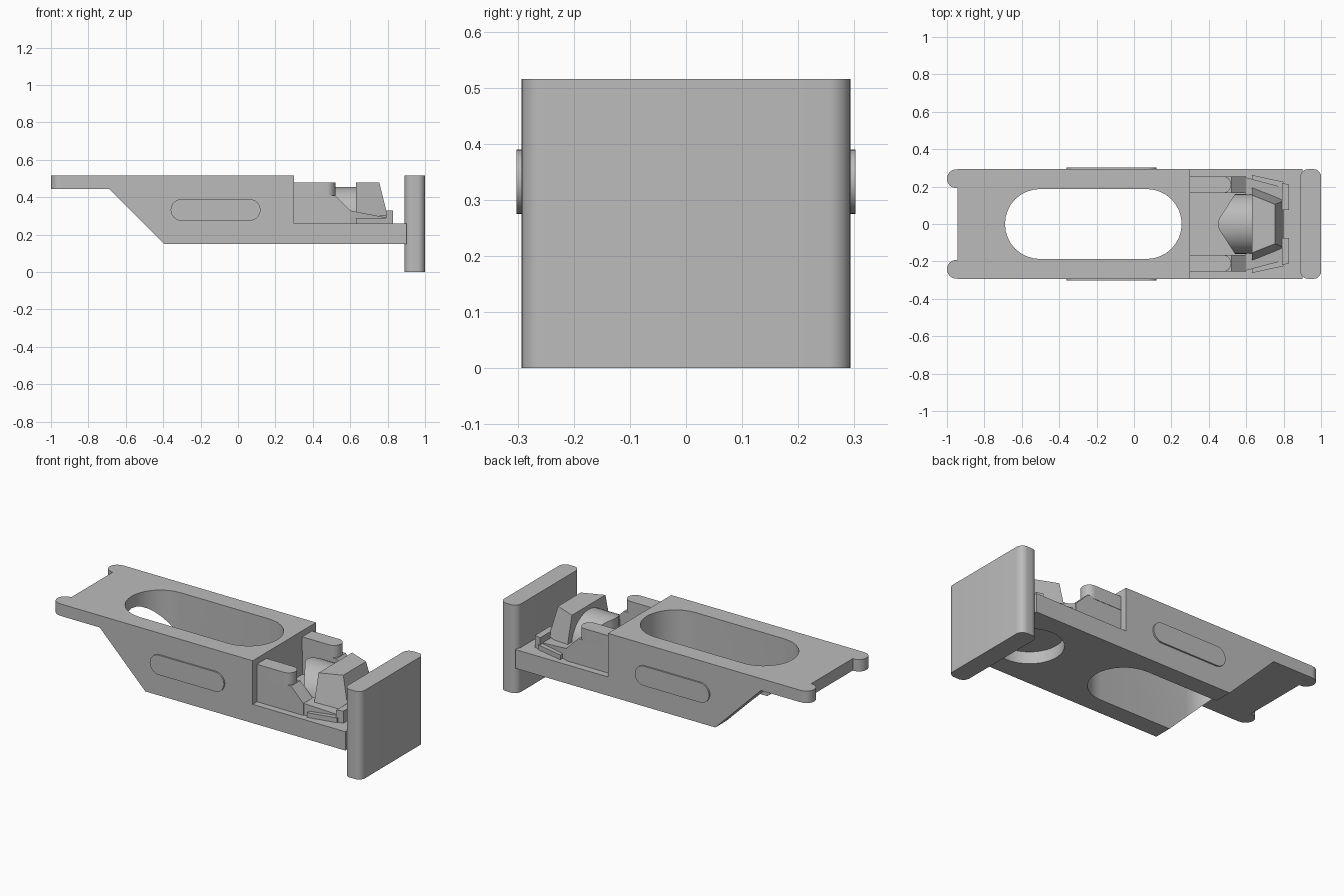
import bpy
import bmesh
import math

cube = bpy.data.objects.get("Cube")
if cube:
    bpy.data.objects.remove(cube, do_unlink=True)

grey = bpy.data.materials.new("plain_grey")
grey.use_nodes = True
colour = (0.5, 0.5, 0.5, 1)
grey.diffuse_color = colour
shader = next(n for n in grey.node_tree.nodes if n.type == 'BSDF_PRINCIPLED')
shader.inputs["Base Color"].default_value = colour


def finish(name, bm):
    bmesh.ops.recalc_face_normals(bm, faces=bm.faces)
    mesh = bpy.data.meshes.new(name)
    bm.to_mesh(mesh)
    bm.free()
    mesh.materials.append(grey)
    obj = bpy.data.objects.new(name, mesh)
    bpy.context.collection.objects.link(obj)
    return obj


def prism(name, points, axis, lo, hi):
    """Extrude a 2D outline along an axis; outlines are xz, yz or xy."""
    place = {'x': lambda a, b, h: (h, a, b),
             'y': lambda a, b, h: (a, h, b),
             'z': lambda a, b, h: (a, b, h)}[axis]
    bm = bmesh.new()
    bottom = [bm.verts.new(place(a, b, lo)) for a, b in points]
    top = [bm.verts.new(place(a, b, hi)) for a, b in points]
    bm.faces.new(bottom)
    bm.faces.new(top)
    n = len(points)
    for i in range(n):
        j = (i + 1) % n
        bm.faces.new((bottom[i], bottom[j], top[j], top[i]))
    return finish(name, bm)


def loft(name, lower, upper):
    """Join two matching 3D loops into a solid."""
    bm = bmesh.new()
    a = [bm.verts.new(p) for p in lower]
    b = [bm.verts.new(p) for p in upper]
    bm.faces.new(a)
    bm.faces.new(b)
    for i in range(len(a)):
        j = (i + 1) % len(a)
        bm.faces.new((a[i], a[j], b[j], b[i]))
    return finish(name, bm)


def arc(cx, cy, r, start, end, steps=16):
    return [(cx + r * math.cos(math.radians(start + (end - start) * i / steps)),
             cy + r * math.sin(math.radians(start + (end - start) * i / steps)))
            for i in range(steps + 1)]


def stadium(x0, x1, cy, r):
    return arc(x1 - r, cy, r, -90, 90) + arc(x0 + r, cy, r, 90, 270)


def rounded_box(x0, x1, y0, y1, r):
    return (arc(x1 - r, y0 + r, r, -90, 0, 8) + arc(x1 - r, y1 - r, r, 0, 90, 8)
            + arc(x0 + r, y1 - r, r, 90, 180, 8) + arc(x0 + r, y0 + r, r, 180, 270, 8))


def boolean(obj, tool, operation):
    mod = obj.modifiers.new("cut", 'BOOLEAN')
    mod.object = tool
    mod.operation = operation
    mod.solver = 'EXACT'
    bpy.context.view_layer.objects.active = obj
    bpy.ops.object.modifier_apply(modifier=mod.name)
    bpy.data.objects.remove(tool, do_unlink=True)


def smooth(obj):
    bpy.ops.object.select_all(action='DESELECT')
    obj.select_set(True)
    bpy.context.view_layer.objects.active = obj
    bpy.ops.object.shade_smooth_by_angle(angle=math.radians(30))


# Main body with long through slot and round pocket underneath
side = [(-0.945, 0.445), (-0.69, 0.445), (-0.395, 0.15), (0.9, 0.15),
        (0.9, 0.26), (0.3, 0.26), (0.3, 0.515), (-0.945, 0.515)]
body = prism("body", side, 'y', -0.293, 0.293)
boolean(body, prism("slot", stadium(-0.69, 0.255, 0, 0.187), 'z', 0, 0.7), 'DIFFERENCE')
boolean(body, prism("pocket", arc(0.7, 0, 0.18, 0, 348.75, 31), 'z', 0.05, 0.22), 'DIFFERENCE')
smooth(body)

# Upright end plate with rounded vertical edges
smooth(prism("end_plate", rounded_box(0.89, 1, -0.293, 0.293, 0.04), 'z', 0, 0.515))

# Rounded nose barrel: cylinder trimmed to a blunt point
barrel = prism("nose_barrel", arc(0, 0.295, 0.16, 0, 351, 39), 'x', 0.4, 0.66)
tip = arc(0.525, 0, 0.075, 140, 220, 10)
trim = [(0.7, -0.2), (0.7, 0.2), (0.57, 0.2), (0.54, 0.16)] + tip + [(0.54, -0.16), (0.57, -0.2)]
boolean(barrel, prism("barrel_trim", trim, 'z', 0.24, 0.6), 'INTERSECT')
smooth(barrel)

# Tapered hood with sloping sides
loft("hood",
     [(0.63, -0.2, 0.3), (0.8, -0.125, 0.3), (0.8, 0.125, 0.3), (0.63, 0.2, 0.3)],
     [(0.63, -0.155, 0.48), (0.755, -0.105, 0.48), (0.755, 0.105, 0.48), (0.63, 0.155, 0.48)])
prism("hood_base", [(0.6, -0.17), (0.79, -0.11), (0.79, 0.11), (0.6, 0.17)], 'z', 0.255, 0.31)

for s, label in ((1, "left"), (-1, "right")):
    def flip(points):
        return [(x, y * s) for x, y in points]

    # Corner lug at the far end
    lug = arc(-0.95, 0.242, 0.05, 90, 270)
    smooth(prism(label + "_lug", flip([(-0.945, 0.192), (-0.945, 0.292)] + lug),
                 'z', 0.445, 0.515))

    # Raised side pad
    smooth(prism(label + "_side_pad", stadium(-0.36, 0.12, 0.3325, 0.0575),
                 'y', s * 0.28, s * 0.302))

    # Arm with rounded tip above a sloping bracket
    tip = arc(0.475, 0.21, 0.045, -90, 90)
    smooth(prism(label + "_arm", flip([(0.29, 0.165)] + tip + [(0.29, 0.255)]),
                 'z', 0.4, 0.48))
    bracket = [(0.29, 0.25), (0.6, 0.25), (0.6, 0.33), (0.52, 0.41), (0.29, 0.41)]
    prism(label + "_bracket", bracket, 'y', s * 0.167, s * 0.253)

    # Sloping fender wedge, side rail and front block
    plan = flip([(0.595, 0.16), (0.595, 0.25), (0.8, 0.195), (0.8, 0.1)])
    loft(label + "_fender", [(x, y, 0.255) for x, y in plan],
         [(x, y, 0.33 if x < 0.7 else 0.29) for x, y in plan])
    rail = [(0.63, 0.235), (0.63, 0.262), (0.8, 0.225), (0.8, 0.195)]
    prism(label + "_rail", flip(rail), 'z', 0.255, 0.288)
    block = [(0.79, 0.075), (0.83, 0.075), (0.83, 0.21), (0.79, 0.22)]
    prism(label + "_front_block", flip(block), 'z', 0.255, 0.33)
